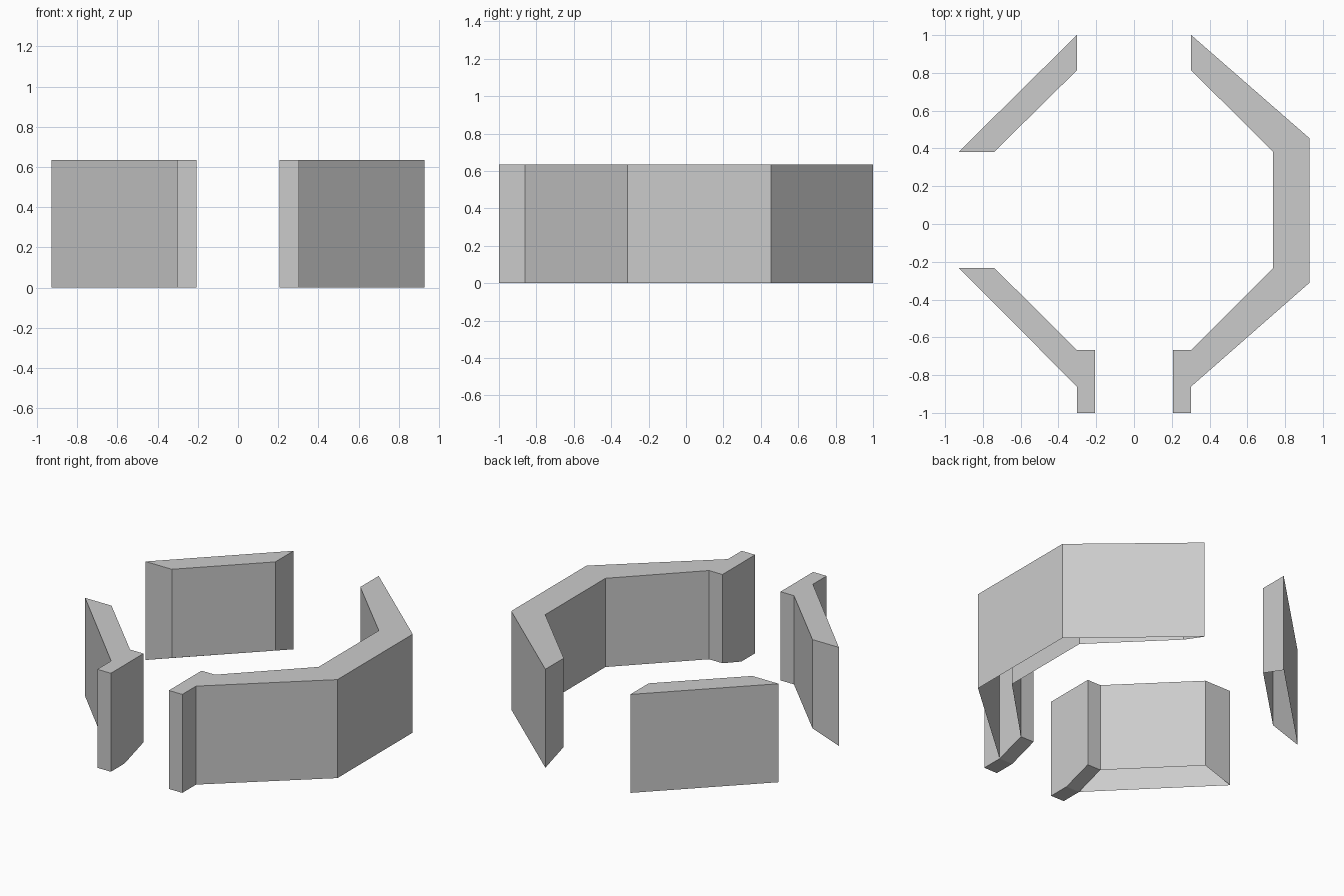
import bpy, bmesh

if "Cube" in bpy.data.objects:
    bpy.data.objects.remove(bpy.data.objects["Cube"])

TOP = 0.635      # wall height
RISE = 0.063     # inner lower edge sits above the ground
TAB_X = 0.303    # plane where walls meet the gate posts


def finish(name, bm):
    bmesh.ops.recalc_face_normals(bm, faces=bm.faces)
    mesh = bpy.data.meshes.new(name)
    bm.to_mesh(mesh)
    bm.free()
    obj = bpy.data.objects.new(name, mesh)
    bpy.context.collection.objects.link(obj)
    return obj


def wall(name, outer, inner, cap_start=True, cap_end=True):
    """Open-bottomed wall between an outer and an inner plan path."""
    bm = bmesh.new()
    # each station is a loop: outer low, outer top, inner top, inner low
    rows = [[bm.verts.new(p) for p in ((*o, 0), (*o, TOP), (*i, TOP), (*i, RISE))]
            for o, i in zip(outer, inner)]
    for a, b in zip(rows, rows[1:]):
        for k in range(3):
            bm.faces.new((a[k], a[k + 1], b[k + 1], b[k]))
    if cap_start:
        bm.faces.new(rows[0])
    if cap_end:
        bm.faces.new(rows[-1])
    return finish(name, bm)


def gate_post(name, x0, x1):
    """Solid post whose underside ramps up toward the inside."""
    bm = bmesh.new()
    profile = [(-1, 0), (-0.86, 0), (-0.667, RISE), (-0.667, TOP), (-1, TOP)]
    face = bm.faces.new([bm.verts.new((x0, y, z)) for y, z in profile])
    ext = bmesh.ops.extrude_face_region(bm, geom=[face], use_keep_orig=True)
    moved = [g for g in ext["geom"] if isinstance(g, bmesh.types.BMVert)]
    bmesh.ops.translate(bm, verts=moved, vec=(x1 - x0, 0, 0))
    return finish(name, bm)


# Long right wall: back diagonal, side and front diagonal
wall("right_wall",
     [(TAB_X, 1), (0.928, 0.455), (0.928, -0.312), (TAB_X, -0.86)],
     [(TAB_X, 0.813), (0.737, 0.382), (0.737, -0.232), (TAB_X, -0.667)],
     cap_end=False)

# Left walls with a side opening between them
wall("back_left_wall",
     [(-TAB_X, 1), (-0.928, 0.382)],
     [(-TAB_X, 0.813), (-0.74, 0.382)])
wall("front_left_wall",
     [(-0.928, -0.232), (-TAB_X, -0.86)],
     [(-0.74, -0.232), (-TAB_X, -0.667)],
     cap_end=False)

# Posts either side of the front opening
for side, s in (("left", -1), ("right", 1)):
    gate_post(side + "_gate_post", s * TAB_X, s * 0.207)
